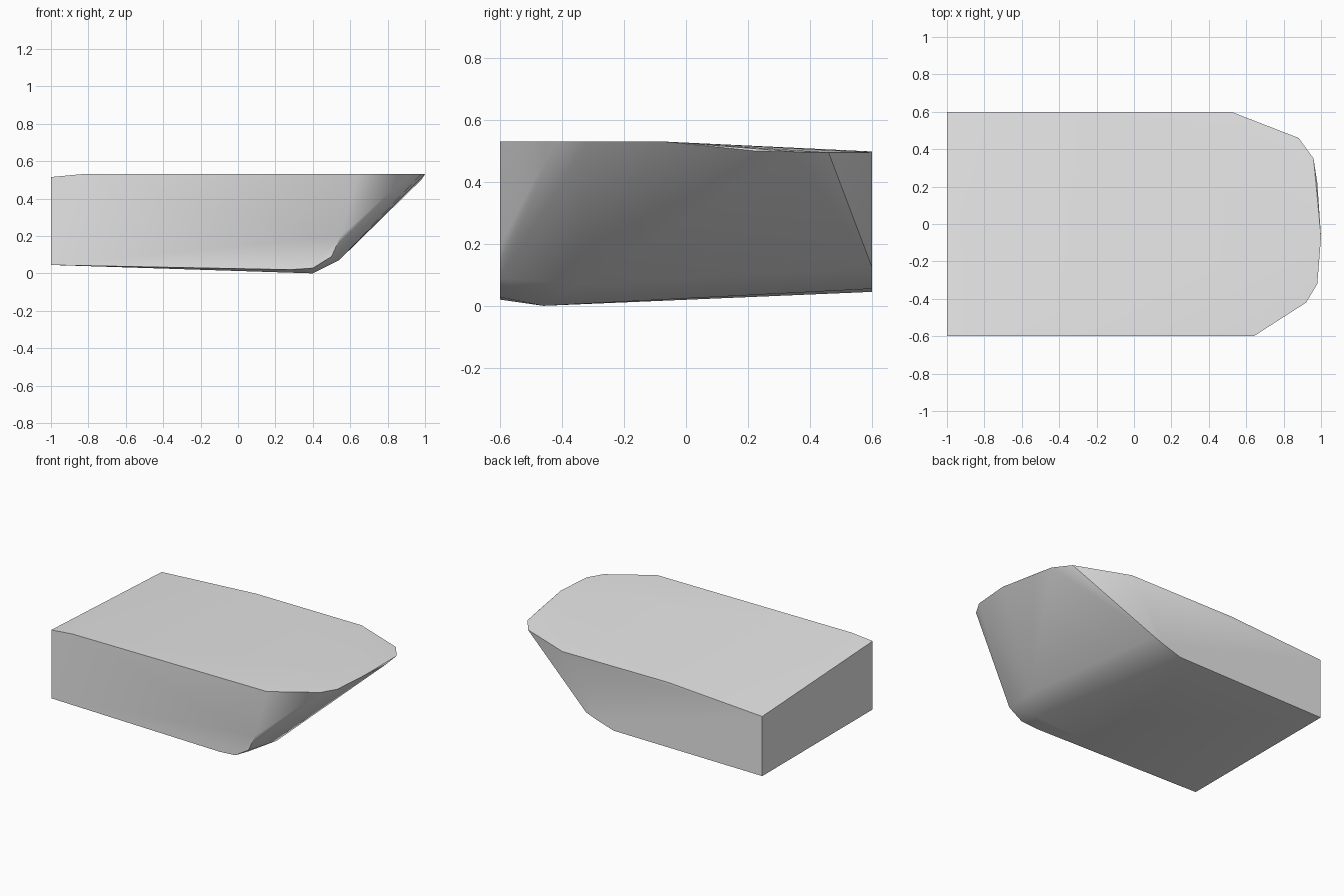
import bpy, bmesh, math

cube = bpy.data.objects.get("Cube")
if cube:
    bpy.data.objects.remove(cube, do_unlink=True)

FRONT, BACK = -0.6, 0.6

# Deck rim, from the front rear corner round the bow to the back
deck_rim = [(-1, FRONT, 0.515), (-0.84, FRONT, 0.53), (0.64, FRONT, 0.53),
            (0.92, -0.42, 0.53), (0.98, -0.32, 0.53), (1, -0.07, 0.53),
            (0.98, 0.22, 0.5), (0.96, 0.35, 0.497), (0.88, 0.46, 0.495),
            (0.52, BACK, 0.495), (-0.28, BACK, 0.498), (-1, BACK, 0.455)]

# Lower edges of the two flat sides, as (x, z)
front_edge = [(-1, 0.045), (0.28, 0.02), (0.4, 0.028), (0.5, 0.09), (0.55, 0.2)]
back_edge = [(-1, 0.045), (0.13, 0.055), (0.26, 0.095), (0.34, 0.125)]

# Lowest point and the foot of the raked bow
keel = [(0.4, -0.46, 0.0), (0.54, -0.35, 0.07)]

points = deck_rim + keel
points += [(x, FRONT, z) for x, z in front_edge]
points += [(x, BACK, z) for x, z in back_edge]

# Convex shell through the edges
bm = bmesh.new()
for p in points:
    bm.verts.new(p)
result = bmesh.ops.convex_hull(bm, input=bm.verts[:])
loose = [v for v in bm.verts if not v.link_faces]
bmesh.ops.delete(bm, geom=loose, context='VERTS')
bmesh.ops.dissolve_limit(bm, angle_limit=math.radians(0.5),
                         verts=bm.verts[:], edges=bm.edges[:])
bmesh.ops.recalc_face_normals(bm, faces=bm.faces[:])
mesh = bpy.data.meshes.new("raked_block")
bm.to_mesh(mesh)
bm.free()

block = bpy.data.objects.new("raked_block", mesh)
bpy.context.collection.objects.link(block)

# Plain grey
grey = bpy.data.materials.new("light_grey")
grey.use_nodes = True
colour = (0.8, 0.8, 0.8, 1)
grey.diffuse_color = colour
grey.node_tree.nodes["Principled BSDF"].inputs["Base Color"].default_value = colour
mesh.materials.append(grey)

# Soft bow, crisp rim and side edges
bpy.ops.object.select_all(action='DESELECT')
block.select_set(True)
bpy.context.view_layer.objects.active = block
bpy.ops.object.shade_smooth_by_angle(angle=math.radians(35))
